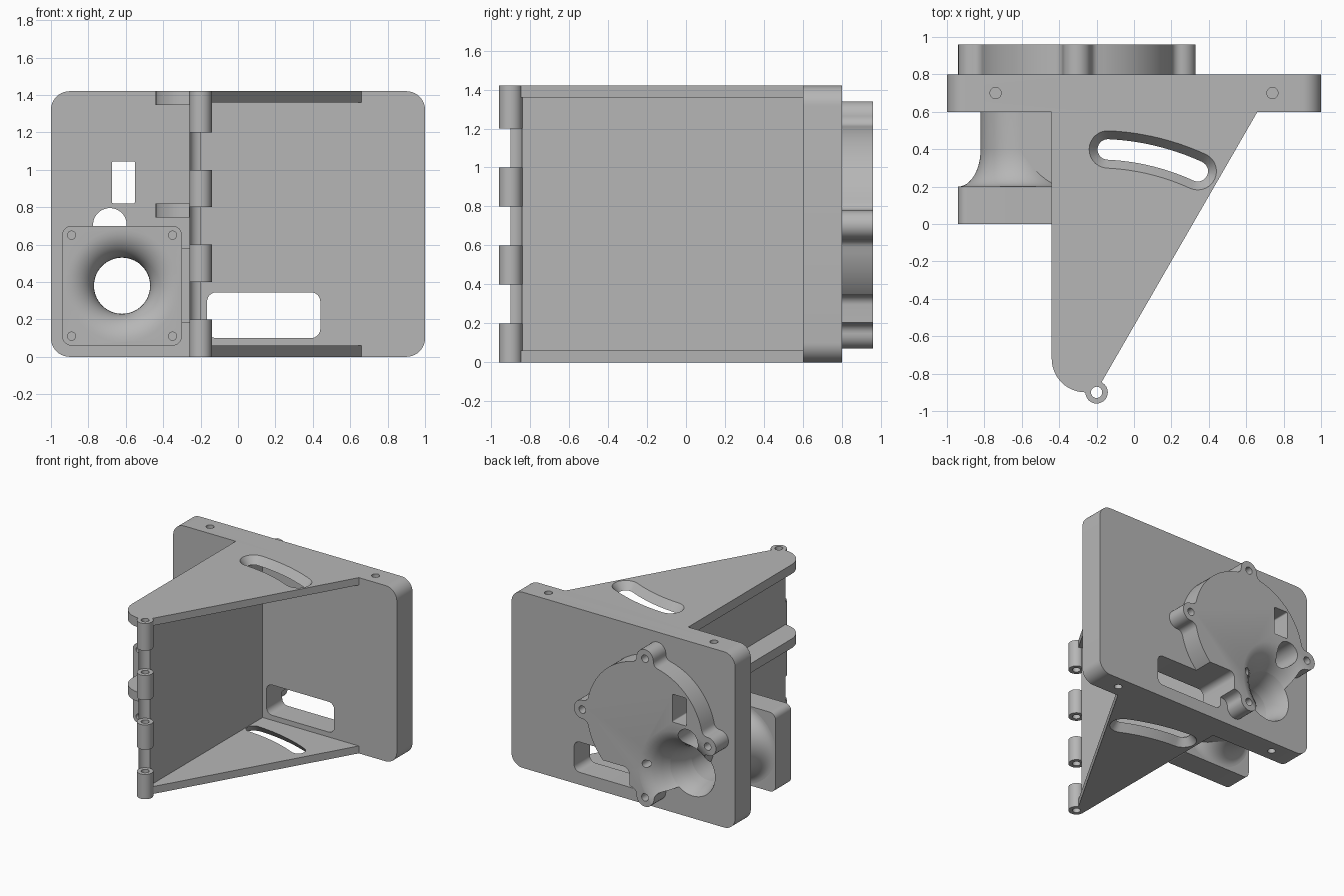
import bpy, bmesh
from math import sin, cos, pi, sqrt, atan2

if "Cube" in bpy.data.objects:
    bpy.data.objects.remove(bpy.data.objects["Cube"])

grey = bpy.data.materials.new("plain grey")
grey.use_nodes = True
colour = (0.47, 0.47, 0.47, 1)
grey.diffuse_color = colour
grey.node_tree.nodes["Principled BSDF"].inputs["Base Color"].default_value = colour


# --- helpers: outlines are 2D, extruded or lofted along the y or z axis ---
def arc(cx, cy, r, a, b, n=10):
    return [(cx + r * cos(a + (b - a) * i / n), cy + r * sin(a + (b - a) * i / n))
            for i in range(n + 1)]


def circle(cx, cy, r, n=48):
    return arc(cx, cy, r, 0, 2 * pi, n)[:-1]


def round_rect(x0, x1, y0, y1, r):
    corners = [(x1 - r, y1 - r), (x0 + r, y1 - r), (x0 + r, y0 + r), (x1 - r, y0 + r)]
    pts = []
    for i, (x, y) in enumerate(corners):
        pts += arc(x, y, r, i * pi / 2, (i + 1) * pi / 2)
    return pts


def loft(name, sections, axis):
    """Solid through a list of (outline, position) sections."""
    bm = bmesh.new()
    loops = [[bm.verts.new((u, v, w) if axis == "z" else (u, w, v)) for u, v in pts]
             for pts, w in sections]
    n = len(loops[0])
    for a, b in zip(loops, loops[1:]):
        for i in range(n):
            j = (i + 1) % n
            bm.faces.new((a[i], a[j], b[j], b[i]))
    bm.faces.new(loops[0])
    bm.faces.new(loops[-1])
    bmesh.ops.recalc_face_normals(bm, faces=bm.faces)
    mesh = bpy.data.meshes.new(name)
    bm.to_mesh(mesh)
    bm.free()
    mesh.materials.append(grey)
    ob = bpy.data.objects.new(name, mesh)
    bpy.context.collection.objects.link(ob)
    return ob


def prism(name, pts, lo, hi, axis):
    return loft(name, [(pts, lo), (pts, hi)], axis)


def cut(target, cutters):
    bpy.context.view_layer.objects.active = target
    for c in cutters:
        m = target.modifiers.new("cut", "BOOLEAN")
        m.operation, m.solver, m.object = "DIFFERENCE", "EXACT", c
        bpy.ops.object.modifier_apply(modifier=m.name)


parts, helpers = [], []


def part(ob):
    parts.append(ob)
    return ob


def cutter(pts, lo, hi, axis):
    c = prism("cutter", pts, lo, hi, axis)
    c.hide_render = True
    helpers.append(c)
    return c


H = 1.42                    # overall height
HX, HY = -0.2, -0.9         # hinge axis
BX, BZ = -0.62, 0.38        # bore axis
CX, CZ, ER = -0.305, 0.705, 0.56   # boss centre and ear distance

# Shared openings: flared bore, long window, small window, round hole
front_flare = [(0.3 - 0.15 * sin(a), 0.15 - 0.15 * cos(a))
               for a in [i * pi / 20 for i in range(11)]]
back_flare = [(0.15, 0.6), (0.158, 0.67), (0.175, 0.74), (0.2, 0.8), (0.235, 0.86),
              (0.275, 0.91), (0.32, 0.945), (0.37, 0.96)]
rings = [(0.3, -0.02)] + front_flare + back_flare + [(0.37, 0.98)]
bore = loft("cutter", [(circle(BX, BZ, r, 64), y) for r, y in rings], "y")
helpers.append(bore)
openings = [bore,
            cutter(round_rect(-0.165, 0.44, 0.1, 0.345, 0.05), 0.5, 1.1, "y"),
            cutter(round_rect(-0.675, -0.55, 0.82, 1.045, 0.01), 0.5, 1.1, "y"),
            cutter(circle(-0.685, 0.705, 0.09), 0.5, 1.1, "y")]

# Back plate with blind pin holes in its top and bottom edges
plate = part(prism("back_plate", round_rect(-1, 1, 0, H, 0.1), 0.6, 0.8, "y"))
pins = [cutter(circle(x, 0.7, 0.03, 24), z, z + 0.3, "z")
        for x in (-0.74, 0.74) for z in (-0.15, H - 0.15)]
cut(plate, openings + pins)

# Round boss with four filleted ears
R, W, F = 0.52, 0.075, 0.05
fy = sqrt((R + F) ** 2 - (W + F) ** 2)
side = atan2(W + F, fy)
one_ear = (arc(W + F, fy, F, -pi / 2 - side, -pi, 6) + arc(0, ER, W, 0, pi, 14)
           + arc(-W - F, fy, F, 0, side - pi / 2, 6))
gap = arc(0, 0, R, pi / 2 + side, pi - side, 20)[1:-1]
outline = []
for k in range(4):
    c, s = cos(k * pi / 2), sin(k * pi / 2)
    outline += [(CX + u * c - v * s, CZ + u * s + v * c) for u, v in one_ear + gap]
boss = part(prism("back_boss", outline, 0.8, 0.96, "y"))
spots = [(CX, CZ + ER), (CX, CZ - ER), (CX + ER, CZ), (CX - ER, CZ), (CX, 0.41)]
cut(boss, openings + [cutter(circle(x, z, 0.03, 24), 0.84, 1.1, "y") for x, z in spots])

# Front holder: square flange, flared tube and web to the side wall
flange = part(prism("holder_flange", round_rect(BX - 0.32, BX + 0.32, BZ - 0.32, BZ + 0.32, 0.05),
                    0, 0.2, "y"))
screws = [cutter(circle(BX + i * 0.27, BZ + j * 0.27, 0.022, 24), -0.1, 0.12, "y")
          for i in (-1, 1) for j in (-1, 1)]
cut(flange, [bore] + screws)
curve = [(0.32 - 0.12 * sin(a), 0.4 - 0.2 * cos(a)) for a in [i * pi / 24 for i in range(13)]]
tube = part(loft("holder_tube", [(circle(BX, BZ, r, 64), y) for r, y in curve + [(0.2, 0.6)]], "y"))
cut(tube, [bore])
web = part(prism("holder_web", [(-0.6, 0.18), (-0.25, 0.18), (-0.25, 0.58), (-0.6, 0.58)],
                 0.2, 0.6, "y"))
cut(web, [bore])

# Side wall and gussets, relieved around the hinge axis
relief = cutter(circle(HX, HY, 0.059, 32), -0.1, H + 0.1, "z")
wall = part(prism("side_wall", [(-0.26, HY), (HX, HY), (HX, 0.6), (-0.26, 0.6)], 0.06, 1.36, "z"))
cut(wall, [relief])
gusset = [(-0.26, HY), (HX, HY), (-0.17, -0.84), (0.66, 0.6), (-0.26, 0.6)]


def slot(r):
    a0, a1 = atan2(1.3, 0.06), atan2(1.18, 0.54)
    ends = [(HX + 1.3 * cos(a), HY + 1.3 * sin(a)) for a in (a0, a1)]
    return (arc(HX, HY, 1.3 + r, a0, a1, 14) + arc(*ends[1], r, a1, a1 - pi, 14)[1:]
            + arc(HX, HY, 1.3 - r, a1, a0, 14)[1:] + arc(*ends[0], r, a0 + pi, a0, 14)[1:-1])


for name, inner, outer in (("top_gusset", 1.36, H), ("bottom_gusset", 0.06, 0)):
    g = part(prism(name, gusset, min(inner, outer), max(inner, outer), "z"))
    taper = loft("cutter", [(slot(0.055), 2 * inner - outer), (slot(0.055), inner),
                            (slot(0.1), outer), (slot(0.1), 2 * outer - inner)], "z")
    helpers.append(taper)
    cut(g, [taper, relief])

# Outer ribs with a rounded front corner
rib = [(-0.26, 0.6), (-0.44, 0.6)] + arc(-0.26, -0.72, 0.18, pi, 1.5 * pi, 14)
for name, lo, hi in (("top_rib", 1.345, H), ("middle_rib", 0.745, 0.82)):
    part(prism(name, rib, lo, hi, "z"))

# Hinge knuckles
pin = cutter(circle(HX, HY, 0.03, 24), -0.1, H + 0.1, "z")
for i in range(4):
    k = part(prism("hinge_knuckle", circle(HX, HY, 0.06, 32), 0.4 * i,
                   H if i == 3 else 0.4 * i + 0.2, "z"))
    cut(k, [pin])

# Clean up helpers and shade
for c in helpers:
    bpy.data.objects.remove(c)
bpy.ops.object.select_all(action="DESELECT")
for ob in parts:
    ob.select_set(True)
bpy.context.view_layer.objects.active = parts[0]
bpy.ops.object.shade_smooth_by_angle()
